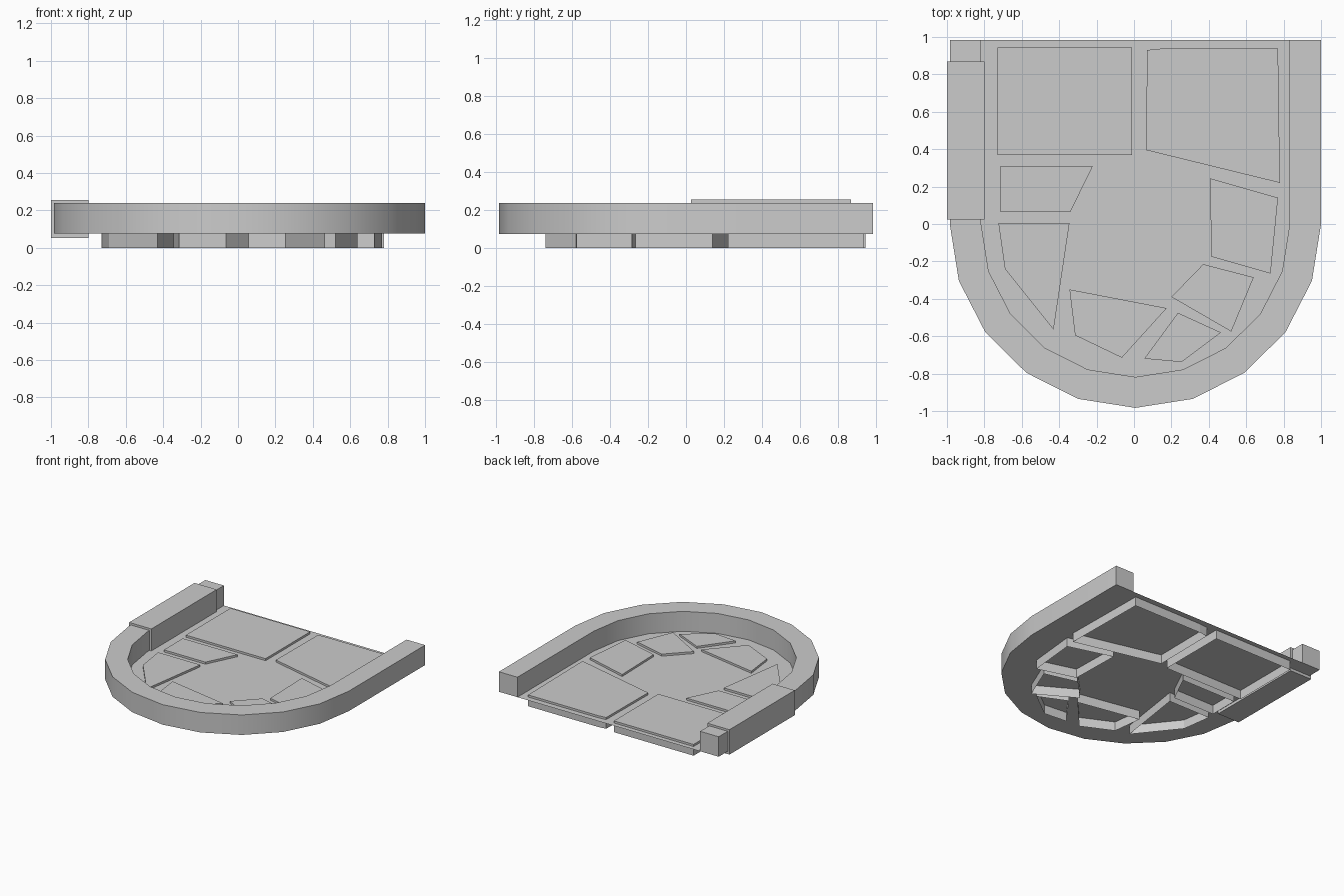
import bpy, bmesh, math

if "Cube" in bpy.data.objects:
    bpy.data.objects.remove(bpy.data.objects["Cube"])

def new_object(name, bm):
    bmesh.ops.recalc_face_normals(bm, faces=bm.faces)
    mesh = bpy.data.meshes.new(name)
    bm.to_mesh(mesh)
    bm.free()
    ob = bpy.data.objects.new(name, mesh)
    bpy.context.collection.objects.link(ob)
    return ob

def slab(name, pts, z0, z1, bottom=True):
    """Extruded outline, optionally open underneath."""
    bm = bmesh.new()
    lo = [bm.verts.new((x, y, z0)) for x, y in pts]
    hi = [bm.verts.new((x, y, z1)) for x, y in pts]
    n = len(pts)
    for i in range(n):
        j = (i + 1) % n
        bm.faces.new((lo[i], lo[j], hi[j], hi[i]))
    top = bm.faces.new(hi)
    if bottom:
        bm.faces.new(lo[::-1])
    else:
        top.normal_update()
    return new_object(name, bm)

def u_line(r, ry):
    """U-shaped path: straight legs joined by a 10-sided half circle."""
    cx, back = 0.0075, 0.985
    arc = [(cx - r * math.cos(math.pi * i / 10), -ry * math.sin(math.pi * i / 10))
           for i in range(11)]
    return [(cx - r, back)] + arc + [(cx + r, back)]

FLOOR, RIM_TOP = 0.075, 0.238
outer, inner = u_line(0.9925, 0.983), u_line(0.825, 0.818)

# Raised U-shaped rim sharing its underside with the floor plane
bm = bmesh.new()
rows = [[bm.verts.new((x, y, z)) for x, y in line]
        for line, z in ((outer, FLOOR), (outer, RIM_TOP), (inner, RIM_TOP), (inner, FLOOR))]
for a, b in zip(rows, rows[1:]):
    for i in range(len(a) - 1):
        bm.faces.new((a[i], a[i + 1], b[i + 1], b[i]))
for k in (0, -1):
    bm.faces.new([r[k] for r in rows])
rim = new_object("rim_wall", bm)
bpy.context.view_layer.objects.active = rim
rim.select_set(True)
bpy.ops.object.shade_smooth_by_angle(angle=math.radians(30))
rim.select_set(False)

# Floor sheet
bm = bmesh.new()
bm.faces.new([bm.verts.new((x, y, FLOOR)) for x, y in outer])
new_object("floor", bm)

# Thicker block on the left leg
slab("side_block", [(-1, 0.025), (-0.8, 0.025), (-0.8, 0.868), (-1, 0.868)], 0.052, 0.255)

# Paving stones, open underneath
stones = [
    [(-.73, .945), (-.73, .37), (-.01, .37), (-.01, .945)],
    [(.07, .93), (.065, .395), (.78, .22), (.77, .937), (.14, .937)],
    [(-.715, .31), (-.715, .065), (-.34, .065), (-.22, .31)],
    [(-.725, .005), (-.69, -.24), (-.43, -.565), (-.345, .005)],
    [(-.345, -.35), (-.315, -.595), (-.065, -.715), (.175, -.45)],
    [(.235, -.475), (.055, -.72), (.255, -.738), (.465, -.58)],
    [(.37, -.215), (.2, -.39), (.52, -.575), (.64, -.285)],
    [(.405, .245), (.415, -.175), (.73, -.265), (.77, .14)],
]
for i, pts in enumerate(stones):
    slab(f"paving_stone_{i + 1}", pts, 0.0, 0.092, bottom=False)
